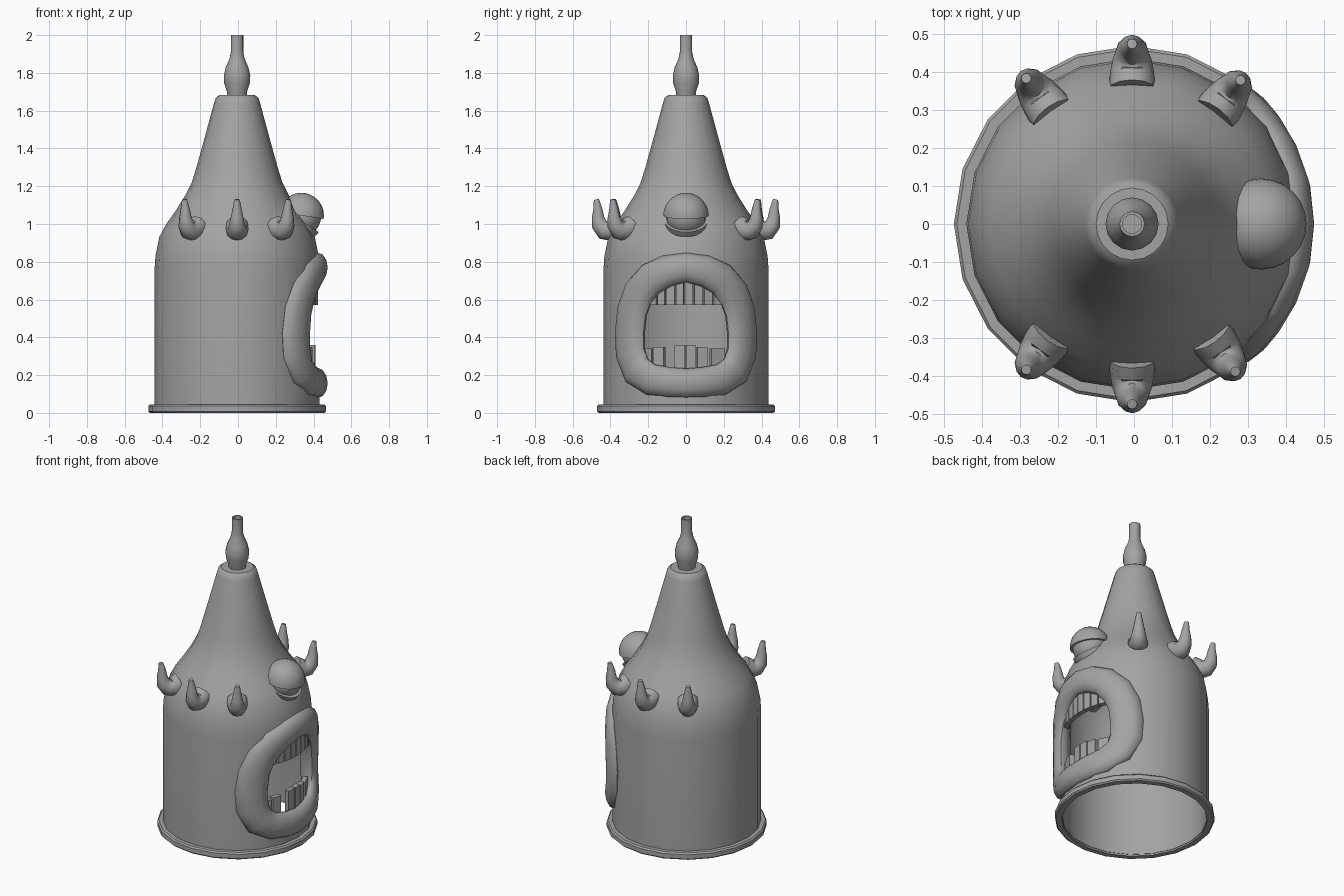
import bpy, bmesh, math
from mathutils import Vector, Matrix

if "Cube" in bpy.data.objects:
    bpy.data.objects.remove(bpy.data.objects["Cube"])

CX = -0.005  # axis of the body

grey = bpy.data.materials.new("grey")
grey.diffuse_color = (0.37, 0.37, 0.37, 1)
grey.use_nodes = True
grey.node_tree.nodes["Principled BSDF"].inputs["Base Color"].default_value = grey.diffuse_color


def finish(name, bm, smooth=35):
    bmesh.ops.remove_doubles(bm, verts=bm.verts, dist=1e-5)
    bmesh.ops.recalc_face_normals(bm, faces=bm.faces)
    me = bpy.data.meshes.new(name)
    bm.to_mesh(me)
    bm.free()
    me.materials.append(grey)
    ob = bpy.data.objects.new(name, me)
    bpy.context.collection.objects.link(ob)
    if smooth:
        shade(ob, smooth)
    return ob


def shade(ob, angle):
    bpy.ops.object.select_all(action='DESELECT')
    ob.select_set(True)
    bpy.context.view_layer.objects.active = ob
    bpy.ops.object.shade_smooth_by_angle(angle=math.radians(angle))


def skin(bm, rings, loop):
    """Bridge rings of points; loop joins the last ring to the first."""
    vs = [[bm.verts.new(p) for p in r] for r in rings]
    n = len(vs[0])
    for i in range(len(vs) if loop else len(vs) - 1):
        a, b = vs[i], vs[(i + 1) % len(vs)]
        for j in range(n):
            k = (j + 1) % n
            bm.faces.new((a[j], a[k], b[k], b[j]))
    return vs


def lathe(name, profile, n, loop=False, smooth=35):
    bm = bmesh.new()
    rings = [[(CX + r * math.cos(math.tau * j / n), r * math.sin(math.tau * j / n), z)
              for j in range(n)] for r, z in profile]
    skin(bm, rings, loop)
    # close the poles cleanly
    bmesh.ops.remove_doubles(bm, verts=bm.verts, dist=1e-5)
    bmesh.ops.dissolve_degenerate(bm, edges=bm.edges, dist=1e-6)
    return finish(name, bm, smooth)


# Hollow body with a tapering roof
outer = [(.437, .01), (.437, .76), (.432, .83), (.412, .93), (.375, 1.0), (.325, 1.07),
         (.275, 1.15), (.24, 1.22), (.215, 1.30), (.168, 1.47), (.122, 1.64),
         (.113, 1.668), (.095, 1.682)]
inner = [(r - .012, z if z < .8 else z - .006) for r, z in outer]
body = lathe("body", [(0, 1.67)] + inner[::-1] + outer + [(0, 1.684)], 20, smooth=0)

# Base rim
lathe("base_rim", [(.428, 0), (.462, 0), (.47, .008), (.47, .036), (.462, .045), (.428, .045)],
      20, loop=True)

# Spout on top, with a hollow end
lathe("spout", [(0, 1.66), (.05, 1.66), (.053, 1.70), (.068, 1.745), (.07, 1.785), (.06, 1.83),
                (.04, 1.875), (.033, 1.91), (.033, 2.0), (.025, 2.0), (.025, 1.9), (0, 1.9)], 16)

# Mouth outline, half of it mirrored
half = [(0, .77), (.10, .752), (.185, .71), (.25, .635), (.285, .54), (.297, .42),
        (.293, .315), (.26, .225), (.185, .175), (.09, .162), (0, .157)]
mouth = half + [(-y, z) for y, z in half[-2:0:-1]]

# Mouth opening
bm = bmesh.new()
skin(bm, [[(x, y, z) for y, z in mouth] for x in (.1, .7)], False)
bmesh.ops.holes_fill(bm, edges=bm.edges, sides=0)
cutter = finish("mouth_cutter", bm, 0)
mod = body.modifiers.new("mouth", 'BOOLEAN')
mod.operation, mod.solver, mod.object = 'DIFFERENCE', 'EXACT', cutter
bpy.context.view_layer.objects.active = body
bpy.ops.object.modifier_apply(modifier="mouth")
bpy.data.objects.remove(cutter)
shade(body, 35)

# Lips wrapped around the body
R = .428
path = [Vector((CX + math.sqrt(R * R - y * y), y, z)) for y, z in mouth]
rings = []
for i, p in enumerate(path):
    t = (path[(i + 1) % len(path)] - path[i - 1]).normalized()
    nrm = Vector((p.x - CX, p.y, 0)).normalized()
    b = nrm.cross(t).normalized()
    w = .078 + .02 * math.hypot(b.x, b.y)
    rings.append([p + b * w * math.cos(a) + nrm * .052 * math.sin(a)
                  for a in (math.tau * k / 12 for k in range(12))])
bm = bmesh.new()
skin(bm, rings, True)
finish("lips", bm, 50)


# Teeth
def tooth(name, y0, y1, z0, z1, r):
    y = (y0 + y1) / 2
    ang = math.asin(y / r)
    bm = bmesh.new()
    width = (y1 - y0) / math.cos(ang)
    m = (Matrix.Translation((CX + r * math.cos(ang), y, (z0 + z1) / 2))
         @ Matrix.Rotation(ang, 4, 'Z') @ Matrix.Diagonal((.03, width, z1 - z0, 1)))
    bmesh.ops.create_cube(bm, size=1, matrix=m)
    finish(name, bm, 0)


edges = [-.2, -.15, -.105, -.055, -.01, .04, .09, .14, .2]
for a, b in zip(edges, edges[1:]):
    mid = abs(a + b) / 2
    tooth("upper_tooth", a + .003, b - .003, .57, .73 - .3 * mid, .412)
for a, b, top in [(-.21, -.175, .34), (-.17, -.115, .35), (-.06, -.005, .36),
                  (0, .052, .36), (.058, .11, .35), (.13, .2, .34)]:
    tooth("lower_tooth", a, b, .19, top, .40)


# Eye with two lids
def ball(name, centre, r, tilt=0, keep=0):
    bm = bmesh.new()
    bmesh.ops.create_uvsphere(bm, u_segments=24, v_segments=16, radius=r)
    if keep:
        bmesh.ops.bisect_plane(bm, geom=bm.verts[:] + bm.edges[:] + bm.faces[:], plane_co=(0, 0, 0),
                               plane_no=(0, 0, -keep), clear_outer=True)
        bmesh.ops.holes_fill(bm, edges=bm.edges, sides=0)
    bm.transform(Matrix.Translation(centre) @ Matrix.Rotation(math.radians(tilt), 4, 'Y'))
    finish(name, bm)


ball("eyeball", (.335, 0, 1.04), .105)
ball("upper_eyelid", (.335, 0, 1.045), .12, 9, 1)
ball("lower_eyelid", (.33, 0, 1.02), .122 * .95, 33, -1)

# Curved horns around the shoulder
spine = [(.355, .985, .062), (.40, .965, .058), (.435, .968, .051), (.458, .995, .042),
         (.466, 1.035, .033), (.467, 1.08, .024), (.472, 1.115, .017), (.475, 1.13, .013)]
for deg in (53, 90, 126, -126, -90, -55):
    rot = Matrix.Translation((CX, 0, 0)) @ Matrix.Rotation(math.radians(deg), 4, 'Z')
    rings = []
    for i, (r, z, w) in enumerate(spine):
        a, b = spine[max(i - 1, 0)], spine[min(i + 1, len(spine) - 1)]
        t = Vector((b[0] - a[0], 0, b[1] - a[1])).normalized()
        u = Vector((-t.z, 0, t.x))
        rings.append([rot @ (Vector((r, 0, z)) + u * w * math.cos(q) + Vector((0, w * math.sin(q), 0)))
                      for q in (math.tau * k / 12 for k in range(12))])
    bm = bmesh.new()
    vs = skin(bm, rings, False)
    bm.faces.new(vs[0])
    bm.faces.new(vs[-1])
    finish("horn", bm, 45)
